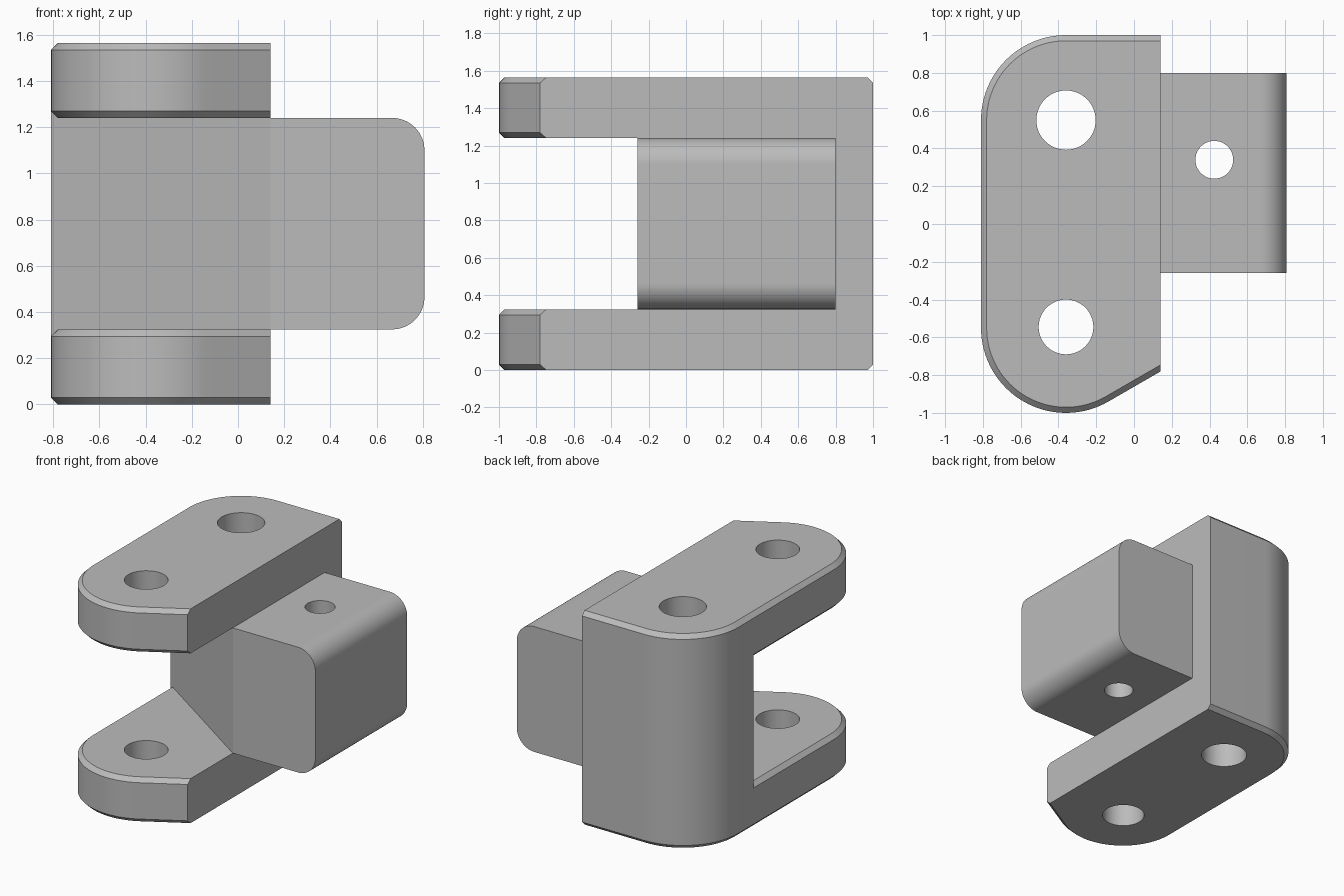
import bpy, bmesh
from math import radians, sin, cos, tan

if "Cube" in bpy.data.objects:
    bpy.data.objects.remove(bpy.data.objects["Cube"])

HEIGHT, ARM, BEVEL = 1.565, 0.325, 0.03
PIVOT_X, PIVOT_Y, RADIUS, FACE_X = -0.36, 0.55, 0.45, 0.14
WALL_Y = (-0.26, 0.38)     # slanted wall: y at the flat face and at the round side

grey = bpy.data.materials.new("plain_grey")
grey.use_nodes = True
grey.diffuse_color = (0.5, 0.5, 0.5, 1)
grey.node_tree.nodes["Principled BSDF"].inputs["Base Color"].default_value = (0.5, 0.5, 0.5, 1)


def loft(name, rings):
    """Closed solid through matching rings of points."""
    bm = bmesh.new()
    loops = [[bm.verts.new(p) for p in ring] for ring in rings]
    bm.faces.new(loops[0])
    bm.faces.new(loops[-1])
    n = len(loops[0])
    for a, b in zip(loops, loops[1:]):
        for i in range(n):
            j = (i + 1) % n
            bm.faces.new((a[i], a[j], b[j], b[i]))
    bmesh.ops.recalc_face_normals(bm, faces=bm.faces)
    mesh = bpy.data.meshes.new(name)
    bm.to_mesh(mesh)
    bm.free()
    mesh.materials.append(grey)
    obj = bpy.data.objects.new(name, mesh)
    bpy.context.collection.objects.link(obj)
    return obj


def arc(cx, cy, r, start, end, steps=24):
    angles = [radians(start + (end - start) * i / steps) for i in range(steps + 1)]
    return [(cx + r * cos(a), cy + r * sin(a)) for a in angles]


def outline(r):
    """Rounded plate outline with a slanted front corner."""
    back = arc(PIVOT_X, PIVOT_Y, r, 90, 180)
    front = arc(PIVOT_X, -PIVOT_Y, r, 180, 300, 32)
    x, y = front[-1]
    corner = (FACE_X, y + (FACE_X - x) * tan(radians(30)))
    return [(FACE_X, PIVOT_Y + r)] + back + front + [corner]


def at_z(points, z):
    return [(x, y, z) for x, y in points]


def combine(target, tool, operation):
    """Boolean the tool into the target and drop the tool."""
    tool.hide_render = True
    mod = target.modifiers.new("combine", 'BOOLEAN')
    mod.operation, mod.solver, mod.object = operation, 'EXACT', tool
    bpy.context.view_layer.objects.active = target
    bpy.ops.object.modifier_apply(modifier=mod.name)
    bpy.data.objects.remove(tool)


def arm(name, z):
    full, small = outline(RADIUS), outline(RADIUS - BEVEL)
    return loft(name, [at_z(small, z), at_z(full, z + BEVEL),
                       at_z(full, z + ARM - BEVEL), at_z(small, z + ARM)])


def drill(target, x, y, r):
    circle = arc(x, y, r, 0, 360, 48)[:-1]
    combine(target, loft("drill", [at_z(circle, -0.2), at_z(circle, HEIGHT + 0.2)]), 'DIFFERENCE')


# Fork: lower and upper arms joined by the rear wall
fork = arm("fork_body", 0)
upper_arm = arm("upper_arm", HEIGHT - ARM)
web = [(FACE_X, PIVOT_Y + RADIUS)] + arc(PIVOT_X, PIVOT_Y, RADIUS, 90, 180)
web += [(PIVOT_X - RADIUS, WALL_Y[1]), (FACE_X, WALL_Y[0])]
rear_wall = loft("rear_wall", [at_z(web, 0.1), at_z(web, HEIGHT - 0.1)])
combine(fork, rear_wall, 'UNION')
combine(fork, upper_arm, 'UNION')

# Pin holes through the fork
drill(fork, PIVOT_X, PIVOT_Y, 0.157)
drill(fork, PIVOT_X, -PIVOT_Y + 0.005, 0.145)

# Side block with rounded outer edges
low, high, end, r = ARM, HEIGHT - ARM, 0.807, 0.14
profile = [(FACE_X, low)] + arc(end - r, low + r, r, -90, 0, 16)
profile += arc(end - r, high - r, r, 0, 90, 16) + [(FACE_X, high)]
block = loft("side_block", [[(x, y, z) for x, z in profile] for y in (WALL_Y[0], 0.8)])
drill(block, 0.425, 0.34, 0.1)

# Smooth curved walls, sharp edges
for obj in (fork, block):
    bpy.ops.object.select_all(action='DESELECT')
    obj.select_set(True)
    bpy.context.view_layer.objects.active = obj
    bpy.ops.object.shade_smooth_by_angle(angle=radians(25))
